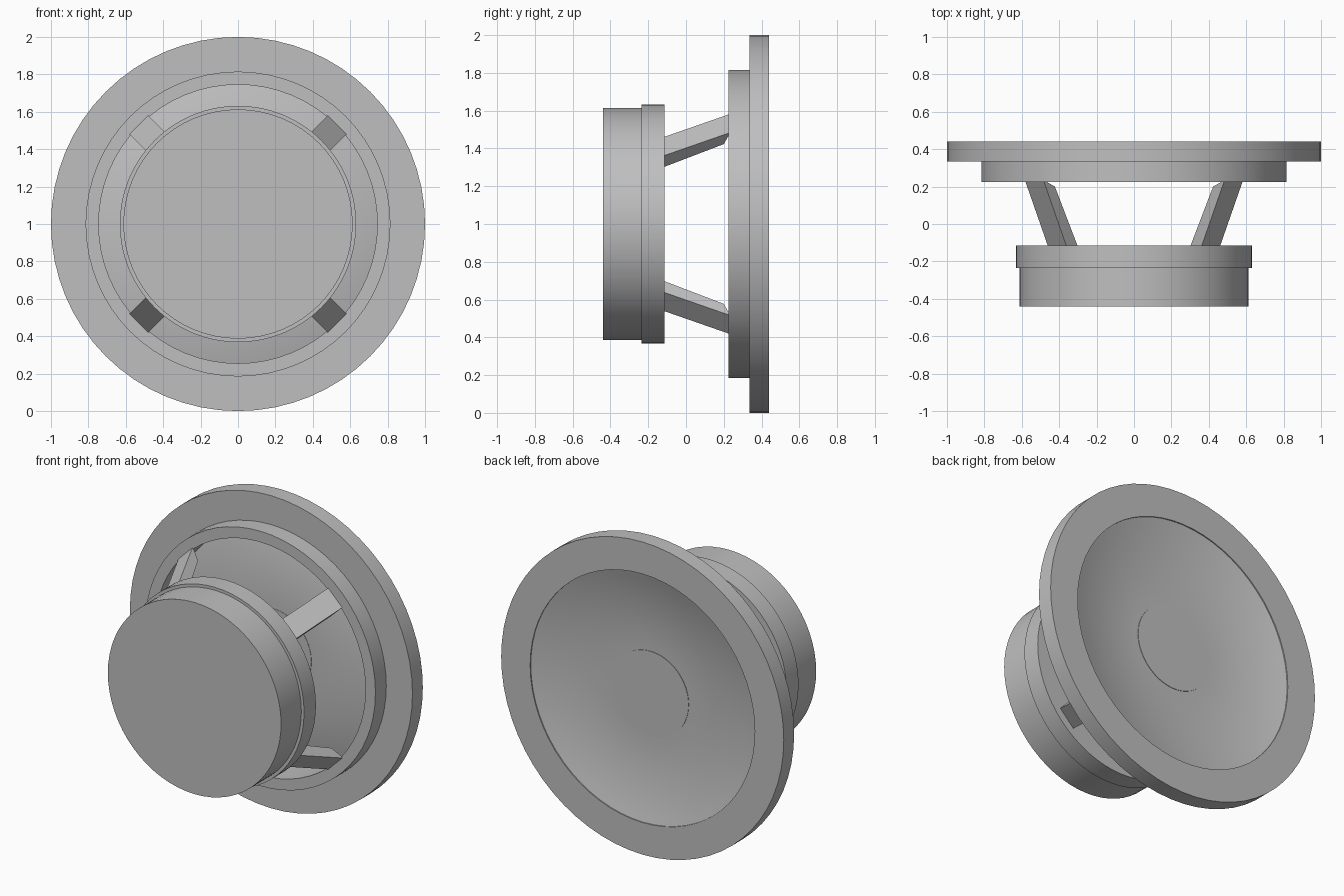
import bpy, bmesh, math

if "Cube" in bpy.data.objects:
    bpy.data.objects.remove(bpy.data.objects["Cube"])

SEG = 64
CZ = 1.0  # height of the driver axis

grey = bpy.data.materials.new("grey_metal")
grey.diffuse_color = (0.52, 0.52, 0.52, 1)
grey.use_nodes = True
grey.node_tree.nodes["Principled BSDF"].inputs["Base Color"].default_value = grey.diffuse_color


def finish(bm, name, smooth=True):
    bmesh.ops.remove_doubles(bm, verts=bm.verts, dist=1e-5)
    bmesh.ops.recalc_face_normals(bm, faces=bm.faces)
    me = bpy.data.meshes.new(name)
    bm.to_mesh(me)
    bm.free()
    ob = bpy.data.objects.new(name, me)
    bpy.context.collection.objects.link(ob)
    me.materials.append(grey)
    if smooth:
        bpy.ops.object.select_all(action='DESELECT')
        ob.select_set(True)
        bpy.context.view_layer.objects.active = ob
        bpy.ops.object.shade_smooth_by_angle(angle=math.radians(30))
    return ob


def lathe(name, profile, closed=False):
    """Revolve (radius, y) points around the horizontal y axis."""
    bm = bmesh.new()
    rings = []
    for r, y in profile:
        if r == 0:
            rings.append([bm.verts.new((0, y, CZ))] * SEG)
        else:
            rings.append([bm.verts.new((r * math.cos(2 * math.pi * i / SEG), y,
                                        CZ + r * math.sin(2 * math.pi * i / SEG)))
                          for i in range(SEG)])
    pairs = list(zip(rings, rings[1:]))
    if closed:
        pairs.append((rings[-1], rings[0]))
    for a, b in pairs:
        for i in range(SEG):
            j = (i + 1) % SEG
            quad = [a[i], a[j], b[j], b[i]]
            bm.faces.new(list(dict.fromkeys(quad)))
    return finish(bm, name)


# Magnet and its slightly wider plate
lathe("magnet", [(0, -0.44), (0.613, -0.44), (0.613, -0.235), (0, -0.235)])
lathe("magnet_plate", [(0, -0.235), (0.632, -0.235), (0.632, -0.115), (0, -0.115)])

# Mounting flange with the narrower basket ring in front of it
lathe("flange", [(0.795, 0.44), (1.0, 0.44), (1.0, 0.335), (0.795, 0.335)], True)
lathe("basket_ring", [(0.815, 0.335), (0.815, 0.225), (0.745, 0.225),
                      (0.745, 0.415), (0.795, 0.415), (0.795, 0.335)], True)

# Shallow dished cone with a flat dust cap in the middle
N = 12
lathe("cone", [(0.27 + 0.525 * i / N, 0.357 + 0.076 * (i / N) ** 2) for i in range(N + 1)])
lathe("dust_cap", [(0, 0.36), (0.27, 0.36), (0.27, 0.355), (0, 0.355)])

# Four sloping struts on the diagonals: (radius, y) side outline, extruded sideways
outline = [(0.495, -0.12), (0.58, -0.12), (0.755, 0.235), (0.668, 0.2)]
for k in range(4):
    a = math.pi / 4 + k * math.pi / 2
    c, s = math.cos(a), math.sin(a)
    bm = bmesh.new()
    sides = [[bm.verts.new((r * c - t * s, y, CZ + r * s + t * c)) for r, y in outline]
             for t in (-0.07, 0.07)]
    for side in sides:
        bm.faces.new(side)
    for i in range(4):
        j = (i + 1) % 4
        bm.faces.new([sides[0][i], sides[0][j], sides[1][j], sides[1][i]])
    finish(bm, f"strut_{k + 1}", smooth=False)
